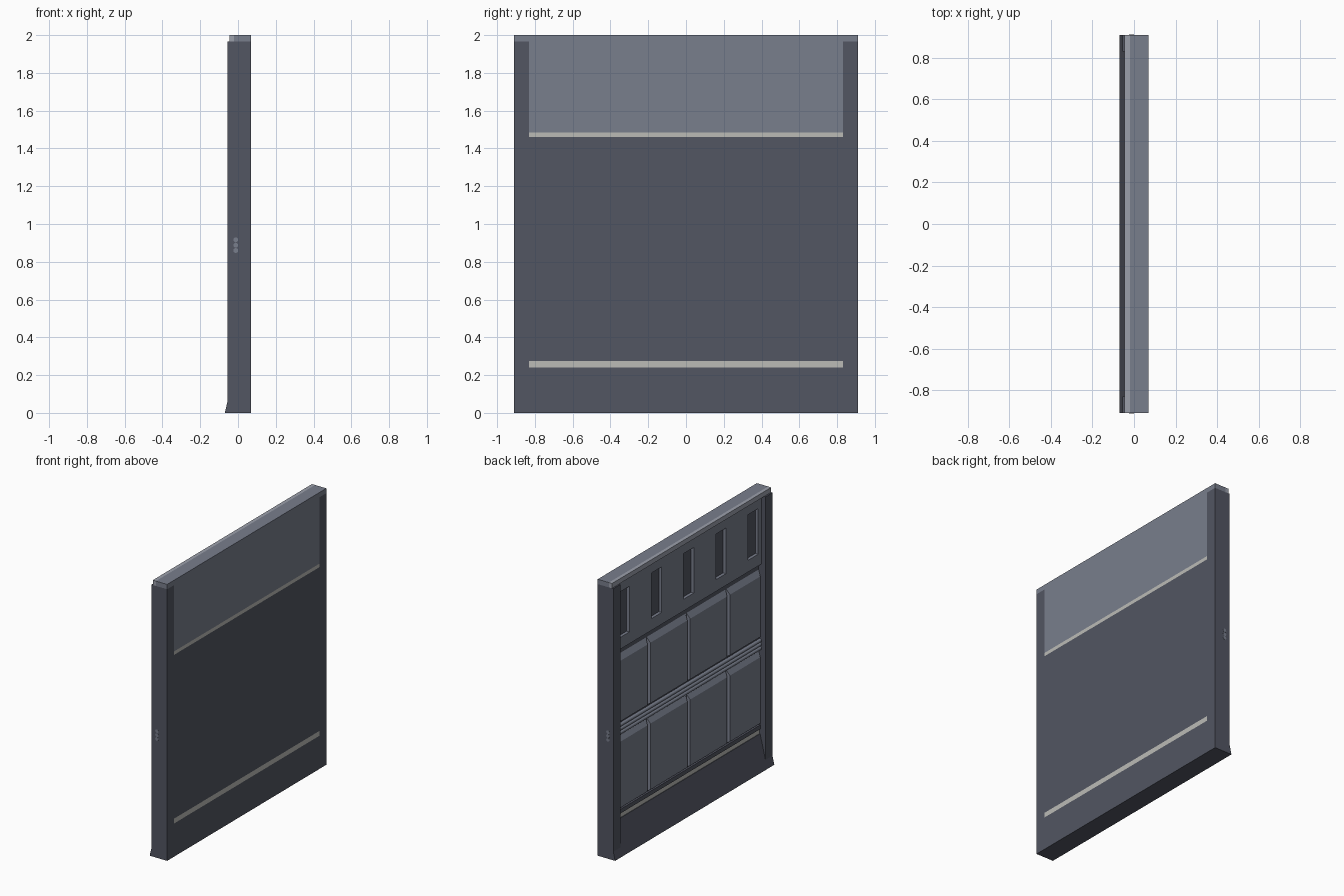
import bpy, bmesh, math

if "Cube" in bpy.data.objects:
    bpy.data.objects.remove(bpy.data.objects["Cube"])

HALF = 0.91      # half length of the wall
INNER = 0.83     # half length between the posts


def material(name, rgb):
    m = bpy.data.materials.new(name)
    m.diffuse_color = (*rgb, 1)
    m.use_nodes = True
    m.node_tree.nodes["Principled BSDF"].inputs["Base Color"].default_value = m.diffuse_color
    return m


DARK = material("dark_metal", (0.085, 0.092, 0.122))
MID = material("mid_metal", (0.19, 0.21, 0.265))
TRIM = material("trim_metal", (0.33, 0.35, 0.41))
LIGHT = material("light_strip", (0.5, 0.5, 0.47))


def finish(name, bm, mat):
    bmesh.ops.recalc_face_normals(bm, faces=bm.faces)
    me = bpy.data.meshes.new(name)
    bm.to_mesh(me)
    bm.free()
    ob = bpy.data.objects.new(name, me)
    bpy.context.collection.objects.link(ob)
    me.materials.append(mat)
    return ob


def extrude(name, profile, y0, y1, mat):
    """Extrude an (x, z) profile along y."""
    bm = bmesh.new()
    face = bm.faces.new([bm.verts.new((x, y0, z)) for x, z in profile])
    new = bmesh.ops.extrude_face_region(bm, geom=[face])["geom"]
    bmesh.ops.translate(bm, vec=(0, y1 - y0, 0),
                        verts=[g for g in new if isinstance(g, bmesh.types.BMVert)])
    return finish(name, bm, mat)


def box(name, x, y, z, mat):
    return extrude(name, [(x[0], z[0]), (x[1], z[0]), (x[1], z[1]), (x[0], z[1])], *y, mat)


def tapered_panel(name, y, z, mat):
    """Raised panel with a sloped top and narrow sloped sides."""
    bm = bmesh.new()
    s, t, b = 0.012, 0.04, 0.012
    back = [bm.verts.new((0.0, *p)) for p in
            [(y[0], z[0]), (y[1], z[0]), (y[1], z[1]), (y[0], z[1])]]
    front = [bm.verts.new((-0.022, *p)) for p in
             [(y[0] + s, z[0] + b), (y[1] - s, z[0] + b), (y[1] - s, z[1] - t), (y[0] + s, z[1] - t)]]
    bm.faces.new(front)
    bm.faces.new(back)
    for i in range(4):
        j = (i + 1) % 4
        bm.faces.new([back[i], back[j], front[j], front[i]])
    return finish(name, bm, mat)


# Sloped base
extrude("base", [(-0.07, 0), (0.07, 0), (0.07, 0.24), (-0.012, 0.24)], -HALF, HALF, DARK)

# End posts
for side, name in ((-1, "post_near"), (1, "post_far")):
    box(name, (-0.055, 0.07), sorted((side * INNER, side * HALF)), (0, 1.965), DARK)

# Core wall and light strips
box("core_wall", (0.0, 0.07), (-INNER, INNER), (0.275, 1.46), DARK)
box("lower_light_strip", (-0.008, 0.07), (-INNER, INNER), (0.24, 0.275), LIGHT)
box("upper_light_strip", (0.0, 0.07), (-INNER, INNER), (1.46, 1.485), LIGHT)
box("lower_ledge", (-0.015, 0.0), (-INNER, INNER), (0.275, 0.305), DARK)

# Upper wall: dark slot backing, back panel, and a slotted front built from rails and bars
box("slot_backing", (0.0, 0.02), (-INNER, INNER), (1.485, 1.965), DARK)
box("upper_back_panel", (0.02, 0.07), (-INNER, INNER), (1.485, 1.965), MID)
box("slot_rail_bottom", (-0.022, 0.0), (-INNER, INNER), (1.47, 1.555), MID)
box("slot_rail_top", (-0.022, 0.0), (-INNER, INNER), (1.885, 1.965), MID)
slots = [(i - 2) * 0.368 for i in range(5)]
edges = [-INNER] + [c + s * 0.0575 for c in slots for s in (-1, 1)] + [INNER]
for i in range(0, len(edges), 2):
    box(f"slot_bar_{i // 2 + 1}", (-0.022, 0.0), (edges[i], edges[i + 1]), (1.555, 1.885), MID)

# Top cap with a lighter front lip
box("top_cap", (-0.02, 0.07), (-HALF, HALF), (1.965, 2.0), MID)
box("cap_lip", (-0.045, -0.02), (-HALF, HALF), (1.965, 2.0), TRIM)

# Two rows of four raised panels
for row, z in (("lower", (0.31, 0.84)), ("upper", (0.935, 1.425))):
    for i in range(4):
        y0 = max(-INNER, -HALF + i * 0.455 + 0.004)
        y1 = min(INNER, -HALF + (i + 1) * 0.455 - 0.004)
        tapered_panel(f"{row}_panel_{i + 1}", (y0, y1), z, MID)

# Pipes between the rows
for i, z in enumerate((0.86, 0.888, 0.916)):
    bpy.ops.mesh.primitive_cylinder_add(vertices=12, radius=0.013, depth=2 * HALF + 0.002,
                                        location=(-0.012, 0, z), rotation=(math.pi / 2, 0, 0))
    pipe = bpy.context.object
    pipe.name = f"pipe_{i + 1}"
    pipe.data.materials.append(MID)
    bpy.ops.object.shade_smooth_by_angle(angle=math.radians(40))
